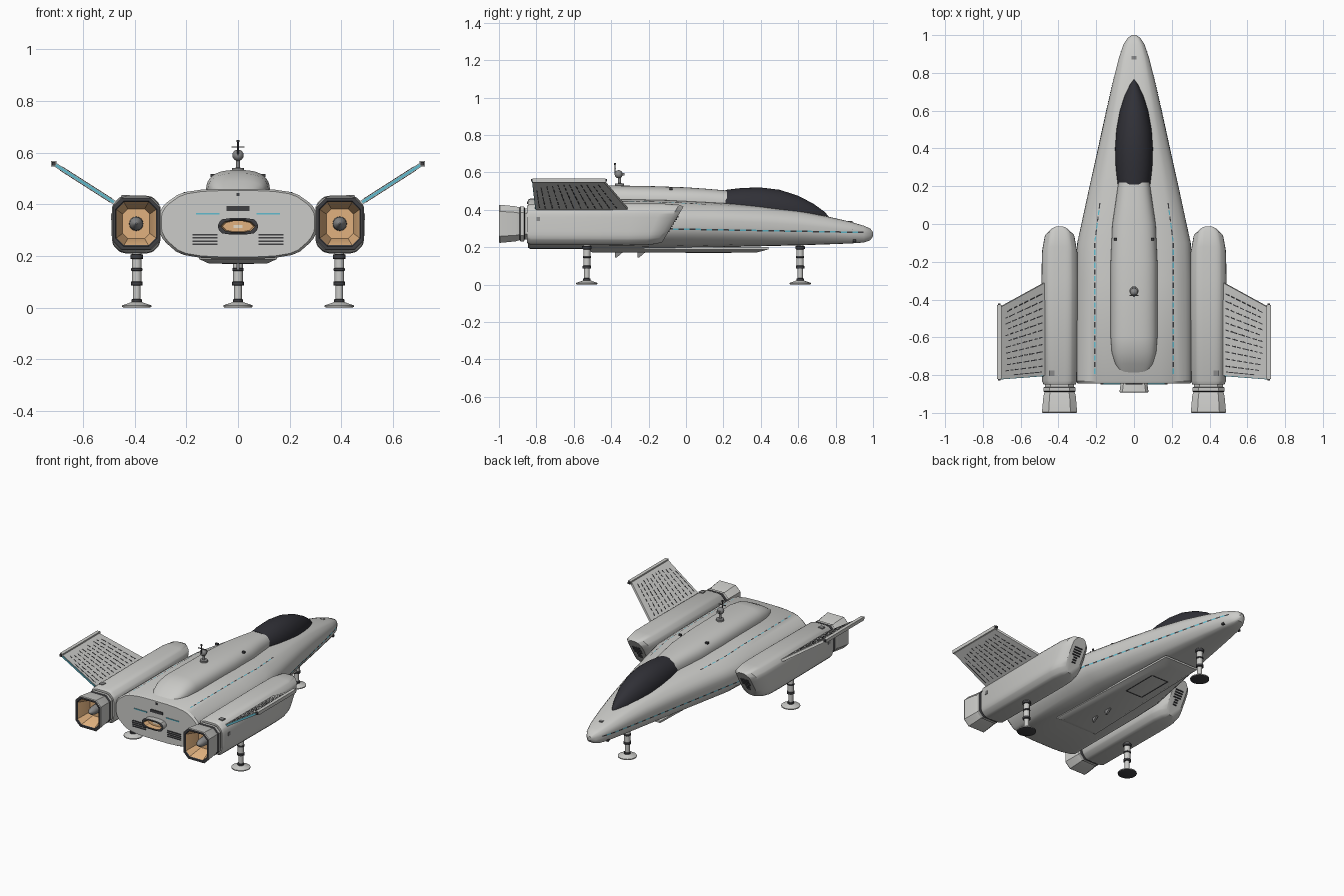
import bpy, bmesh, math, random
from mathutils import Vector
from mathutils.bvhtree import BVHTree

random.seed(4)
if "Cube" in bpy.data.objects:
    bpy.data.objects.remove(bpy.data.objects["Cube"])


def material(name, r, g, b):
    m = bpy.data.materials.new(name)
    m.use_nodes = True
    m.diffuse_color = (r, g, b, 1)
    m.node_tree.nodes["Principled BSDF"].inputs["Base Color"].default_value = (r, g, b, 1)
    return m


HULL = material("hull light grey", .60, .60, .58)
TRIM = material("trim mid grey", .25, .25, .25)
DARK = material("dark grey", .05, .05, .055)
GLASS = material("canopy glass", .03, .03, .038)
ORANGE = material("engine orange", .75, .44, .21)
CYAN = material("cyan marking", .12, .50, .62)
GLOW = material("pale glow", .85, .75, .6)


def build(name, verts, faces, mats, index=None, angle=32):
    me = bpy.data.meshes.new(name)
    me.from_pydata([tuple(v) for v in verts], [], faces)
    for m in mats:
        me.materials.append(m)
    if index:
        me.polygons.foreach_set("material_index", index)
    bm = bmesh.new()
    bm.from_mesh(me)
    bmesh.ops.recalc_face_normals(bm, faces=bm.faces)
    bm.to_mesh(me)
    bm.free()
    ob = bpy.data.objects.new(name, me)
    bpy.context.collection.objects.link(ob)
    bpy.ops.object.select_all(action='DESELECT')
    ob.select_set(True)
    bpy.context.view_layer.objects.active = ob
    bpy.ops.object.shade_smooth_by_angle(angle=math.radians(angle))
    return ob


def loft(name, rings, mats, bands=None, angle=32):
    """Skin closed rings; bands gives one material number per gap, plus the end cap."""
    n = len(rings[0])
    faces, index = [], []
    for k in range(len(rings) - 1):
        for i in range(n):
            j = (i + 1) % n
            faces.append((k * n + i, k * n + j, k * n + n + j, k * n + n + i))
            index.append(bands[k] if bands else 0)
    last = (len(rings) - 1) * n
    faces += [tuple(range(n)), tuple(range(last, last + n))]
    index += [bands[0], bands[-1]] if bands else [0, 0]
    return build(name, [v for r in rings for v in r], faces, mats, index, angle)


def lathe(name, x, y, profile, mats, bands=None, n=20):
    rings = [[(x + r * math.cos(2 * math.pi * i / n), y + r * math.sin(2 * math.pi * i / n), z)
              for i in range(n)] for r, z in profile]
    return loft(name, rings, mats, bands)


def hexes(name, blocks, mat):
    """Each block is eight corners: four of one side, then four of the other."""
    quads = [(0, 1, 2, 3), (4, 5, 6, 7), (0, 1, 5, 4), (1, 2, 6, 5), (2, 3, 7, 6), (3, 0, 4, 7)]
    faces = [tuple(8 * k + i for i in q) for k in range(len(blocks)) for q in quads]
    return build(name, [v for b in blocks for v in b], faces, [mat])


def box(cx, cy, cz, sx, sy, sz):
    return [(cx + a * sx / 2, cy + b * sy / 2, cz + c * sz / 2)
            for c in (-1, 1) for a, b in ((-1, -1), (1, -1), (1, 1), (-1, 1))]


def octagon(cx, cz, a, b, c, y, shear=0):
    pts = [(a, c - b), (a, b - c), (a - c, b), (c - a, b), (-a, b - c), (-a, c - b), (c - a, -b), (a - c, -b)]
    return [(cx + x, y + shear * z, cz + z) for x, z in pts]


def rounded(ring, cut=.2, times=2):
    for _ in range(times):
        ring = [p for a, b in zip(ring, ring[1:] + ring[:1])
                for p in (Vector(a).lerp(Vector(b), cut), Vector(a).lerp(Vector(b), 1 - cut))]
    return ring


def hull_ring(y, w, lo, hi):
    h = hi - lo
    half = [(.68 * w, lo), (w, lo + .32 * h), (w, lo + .72 * h), (.66 * w, hi)]
    return rounded([(x, y, z) for x, z in half] + [(-x, y, z) for x, z in reversed(half)])


def dome_ring(y, w, lo, hi, power, n=24):
    ring = []
    for i in range(n + 1):
        c, s = math.cos(math.pi * i / n), math.sin(math.pi * i / n)
        ring.append((math.copysign(abs(c) ** (2 / power), c) * w, y, lo + (hi - lo) * abs(s) ** (2 / power)))
    return ring


# Main hull, dorsal spine and canopy
hull = loft("hull", [hull_ring(*s) for s in (
    (-.845, .297, .197, .453), (-.832, .307, .19, .46), (-.3, .307, .19, .458), (-.1, .3, .193, .453),
    (0, .278, .195, .448), (.2, .235, .2, .437), (.4, .19, .205, .42), (.6, .146, .21, .395),
    (.75, .112, .215, .366), (.88, .08, .22, .336), (.95, .056, .225, .315), (.985, .034, .237, .3),
    (1, .012, .258, .28))], [HULL])
loft("dorsal_spine", [dome_ring(*s, 2.7) for s in (
    (.22, .083, .42, .503), (.1, .1, .43, .513), (0, .115, .435, .52), (-.2, .124, .44, .527),
    (-.6, .124, .445, .533), (-.68, .118, .445, .52), (-.74, .1, .445, .49), (-.79, .07, .445, .457))], [HULL])
loft("canopy", [dome_ring(*s, 2.1) for s in (
    (.21, .087, .42, .506), (.3, .097, .415, .517), (.4, .1, .41, .519), (.5, .093, .4, .507),
    (.6, .075, .385, .475), (.68, .05, .365, .433), (.74, .022, .35, .39), (.765, .004, .35, .362))], [GLASS])

# Belly keel plate, its hatch outline and two small fins
loft("belly_plate", [[(x, y, z) for x, y in ((-w, a), (w, a), (w * .8, b), (-w * .8, b))]
                     for w, a, b, z in ((.15, -.54, .44, .2), (.15, -.54, .44, .188), (.115, -.5, .38, .172))], [HULL])
hexes("belly_hatch_outline", [box(x, .12, .172, .005, .24, .004) for x in (-.06, .06)]
      + [box(0, y, .172, .12, .005, .004) for y in (0, .24)], DARK)
hexes("belly_fins", [[(x, y + a, z) for x in (-.006, .006)
                      for a, z in ((0, .145), (.01, .145), (.045, .175), (0, .175))] for y in (-.38, -.26)], TRIM)

# Stern nozzle, vents and markings
ring = lambda a, b, y: rounded(octagon(0, .315, a, b, .02, y), .25, 1)
loft("stern_nozzle", [ring(.07, .028, -.84), ring(.077, .032, -.89), ring(.071, .026, -.892),
                      ring(.066, .022, -.89), ring(.06, .02, -.855)], [HULL, DARK, ORANGE], [0, 1, 1, 2, 2])
hexes("stern_glow", [box(0, -.856, .315, .035, .006, .012)], GLOW)
hexes("stern_vents", [box(s * .128, -.846, .246 + .012 * k, .098, .007, .006) for s in (-1, 1) for k in range(4)]
      + [box(0, -.846, .384, .09, .008, .018), box(0, -.846, .438, .012, .008, .012)], DARK)
hexes("stern_light_bars", [box(s * .117, -.846, .363, .092, .006, .006) for s in (-1, 1)], CYAN)

# Surface lines laid on the hull skin
skin = BVHTree.FromObject(hull, bpy.context.evaluated_depsgraph_get())


def skin_line(name, segments, axis, mat, width):
    verts, faces = [], []
    for a, b in segments:
        for p, d in ((a, -1), (a, 1), (b, 1), (b, -1)):
            start = Vector(p)
            start += Vector((width * d, 0, 0)) if axis.z else Vector((0, 0, width * d))
            hit = skin.ray_cast(start, axis)
            verts.append(hit[0] - axis * .002)
        faces.append(tuple(range(len(verts) - 4, len(verts))))
    return build(name, verts, faces, [mat])


for side, s in (("left", 1), ("right", -1)):
    top_x = lambda y: s * (.208 - .13 * max(0, y + .1))
    for label, first, mat in (("dark", 0, DARK), ("cyan", 1, CYAN)):
        ys = [.11 - .035 * k for k in range(26)]
        skin_line(f"{side}_{label}_deck_dashes", [((top_x(y), y, 1), (top_x(y - .028), y - .028, 1))
                                                  for y in ys[first::2]], Vector((0, 0, -1)), mat, .003)
        ys = [.95 - .03 * k for k in range(37)]
        skin_line(f"{side}_{label}_side_stripe", [((s, y, .296 - .018 * y), (s, y - .03, .296 - .018 * (y - .03)))
                                                  for y in ys[first::2]], Vector((-s, 0, 0)), mat, .004)

    # Engine pod with raked intake
    cx = s * .394
    pod = [octagon(cx, .322, a, b, c, y, sh) for y, a, b, c, sh in (
        (-.85, .085, .1, .035, 0), (-.83, .093, .11, .037, 0), (-.3, .095, .112, .037, .1),
        (-.17, .094, .111, .037, .45), (-.1, .08, .105, .035, .6), (-.07, .05, .095, .028, .6))]
    loft(f"{side}_engine_pod", [rounded(r, .15, 2) for r in pod], [HULL], angle=40)
    grille = []
    for k in range(7):
        z, w = .285 + .013 * k, (.025 if k < 3 else .055)
        y = -.07 + .6 * (z - .322)
        grille.append(box(cx, y, z, w, .009, .007))
    hexes(f"{side}_intake_grille", grille, DARK)
    hexes(f"{side}_pod_sensors", [box(s * .435, -.79, .425, .03, .03, .022), box(s * .487, -.79, .35, .008, .02, .022)], TRIM)

    # Exhaust nozzle and centre body
    rows = ((-.84, .8, 0), (-.862, .8, 1), (-.866, .9, 0), (-.885, .9, 1), (-.89, .84, 0), (-.91, .9, 0),
            (-.995, .98, 0), (-1, .95, 1), (-1, .84, 1), (-.995, .8, 2), (-.9, .55, 2))
    loft(f"{side}_exhaust_nozzle", [octagon(cx, .325, .095 * k, .104 * k, .036 * k, y) for y, k, _ in rows],
         [HULL, DARK, ORANGE], [r[2] for r in rows], angle=25)
    spike = [[(cx + r * math.cos(i * math.pi / 8), y, .325 + r * math.sin(i * math.pi / 8)) for i in range(16)]
             for y, r in ((-.89, .028), (-.94, .026), (-.965, .02), (-.99, .003))]
    loft(f"{side}_exhaust_spike", spike, [TRIM])

    # Canted wing: u runs root to tip, v runs leading to trailing edge
    def wing(u, v, off):
        lead, trail = -.30 - .14 * u, -.80 - .02 * u
        return (s * (.455 + .255 * u - .54 * off), lead + (trail - lead) * v, .392 + .163 * u + .84 * off)

    def patch(u0, u1, v0, v1, t):
        return [wing(u, v, o) for o in (-t, t) for u, v in ((u0, v0), (u1, v0), (u1, v1), (u0, v1))]

    hexes(f"{side}_wing", [patch(0, 1, 0, 1, .008)], HULL)
    hexes(f"{side}_wing_trailing_strip", [patch(.1, .98, .99, 1.008, .005)], CYAN)
    slits = [patch(.15, .72, .955, .965, .0092)]
    for row in range(11):
        v, u = .1 + .079 * row, .14
        while u < .86:
            step = random.uniform(.06, .13)
            slits.append(patch(u, min(u + step, .9), v, v + .013, .0092))
            u += step + .035
    hexes(f"{side}_wing_slits", slits, DARK)
    hexes(f"{side}_wingtip_rail", [box(s * .713, -.625, .557, .022, .39, .022)], HULL)
    hexes(f"{side}_wingtip_lights", [box(s * .713, y, .557, .014, .012, .014) for y in (-.428, -.822)], DARK)

    # Small hull fittings
    hexes(f"{side}_hull_fittings", [box(s * .098, -.08, .512, .018, .014, .012), box(s * .07, .88, .29, .012, .018, .016),
                                    box(s * .06, .9, .235, .016, .016, .012)], DARK)
hexes("nose_sensor", [box(0, .88, .336, .024, .02, .008)], TRIM)

# Landing gear: one nose leg, two pod legs
for name, x, y in (("nose", 0, .61), ("left", .392, -.53), ("right", -.392, -.53)):
    profile = ((.05, 0), (.057, .003), (.057, .009), (.03, .018), (.02, .022), (.02, .032), (.015, .034), (.015, .085),
               (.023, .087), (.023, .1), (.019, .102), (.019, .142), (.022, .144), (.022, .152), (.019, .154),
               (.019, .188), (.025, .19), (.025, .205), (.019, .207), (.019, .24))
    bands = [1, 0, 0, 0, 1, 1, 0, 1, 1, 1, 0, 1, 1, 1, 0, 1, 1, 1, 0, 0]
    lathe(f"{name}_landing_leg", x, y, profile, [HULL, DARK], bands)

# Sensor mast on the spine
lathe("sensor_mast", 0, -.355, ((.024, .52), (.024, .54), (.008, .542), (.008, .575)), [TRIM])
lathe("sensor_ball", 0, -.36, [(max(.001, .022 * math.sin(k * math.pi / 8)), .59 - .022 * math.cos(k * math.pi / 8))
                               for k in range(9)], [TRIM])
lathe("sensor_aerial", 0, -.38, ((.003, .59), (.003, .64), (.006, .642), (.006, .65)), [DARK])
hexes("sensor_crossbar", [box(0, -.378, .622, .05, .005, .005), box(0, -.345, .59, .02, .03, .012)], TRIM)
